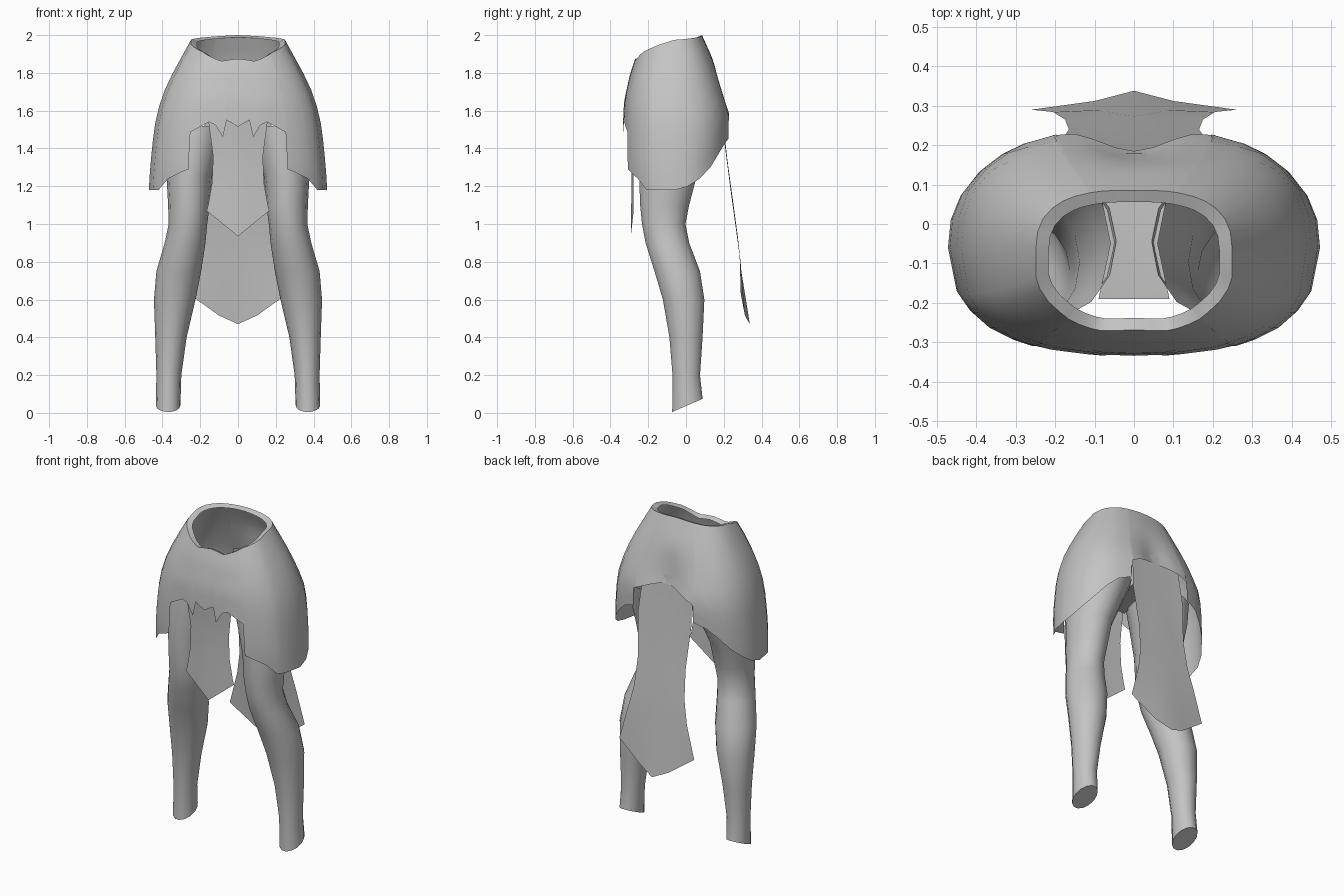
import bpy, bmesh, math

if "Cube" in bpy.data.objects:
    bpy.data.objects.remove(bpy.data.objects["Cube"])

grey = bpy.data.materials.new("cloth_grey")
grey.diffuse_color = (0.55, 0.55, 0.55, 1)
grey.use_nodes = True
grey.node_tree.nodes["Principled BSDF"].inputs["Base Color"].default_value = grey.diffuse_color


def lerp_table(table, v):
    """Linear look-up in a sorted list of (key, value)."""
    if v <= table[0][0]:
        return table[0][1]
    for (a, fa), (b, fb) in zip(table, table[1:]):
        if v <= b:
            return fa + (fb - fa) * (v - a) / (b - a)
    return table[-1][1]


def sheet(name, columns, closed=False, flip=False, cap=False, angle=40):
    """Skin a grid of points, column by column, and mirror it across x."""
    bm = bmesh.new()
    cols = [[bm.verts.new(p) for p in c] for c in columns]
    pairs = list(zip(cols, cols[1:])) + ([(cols[-1], cols[0])] if closed else [])
    for a, b in pairs:
        for i in range(len(a) - 1):
            quad = [a[i], b[i], b[i + 1], a[i + 1]]
            bm.faces.new(quad[::-1] if flip else quad)
    if cap:
        bm.faces.new([c[0] for c in cols][::-1])
    bmesh.ops.remove_doubles(bm, verts=bm.verts, dist=0.0002)
    mesh = bpy.data.meshes.new(name)
    bm.to_mesh(mesh)
    bm.free()
    mesh.materials.append(grey)
    ob = bpy.data.objects.new(name, mesh)
    bpy.context.collection.objects.link(ob)
    bpy.ops.object.select_all(action='DESELECT')
    ob.select_set(True)
    bpy.context.view_layer.objects.active = ob
    mod = ob.modifiers.new("mirror", 'MIRROR')
    mod.use_clip = True
    mod.merge_threshold = 0.0005
    bpy.ops.object.modifier_apply(modifier=mod.name)
    bpy.ops.object.shade_smooth_by_angle(angle=math.radians(angle))
    return ob


# Skirt: half width, front and back depth by height, then hem and waist lines
half_width = [(1.18, .472), (1.3, .465), (1.5, .445), (1.6, .425), (1.7, .392),
              (1.8, .345), (1.9, .29), (2.0, .235)]
front_y = [(1.18, -.31), (1.3, -.335), (1.5, -.335), (1.65, -.328), (1.8, -.295),
           (1.9, -.26), (2.0, -.20)]
back_y = [(1.18, .20), (1.3, .225), (1.42, .24), (1.58, .245), (1.7, .205),
          (1.8, .17), (1.9, .13), (2.0, .085)]
waist = [(0, 1.875), (.2, 1.862), (.65, 1.915), (1.57, 1.975), (3.15, 2.0)]
front_hem = [(0, 1.515), (.06, 1.55), (.08, 1.46), (.12, 1.525), (.155, 1.54),
             (.21, 1.51), (.262, 1.48), (.263, 1.29), (.31, 1.27), (.37, 1.24),
             (.42, 1.18), (.45, 1.18), (.472, 1.18)]
back_hem = [(.465, 1.20), (.44, 1.24), (.395, 1.30), (.34, 1.37), (.285, 1.42),
            (.206, 1.45), (.205, 1.56), (.15, 1.585), (.10, 1.605), (.05, 1.62), (0, 1.625)]
POWER, MID_Y = 2.6, -.06


def skirt_column(x, hem, back):
    s = min(1, x / lerp_table(half_width, hem)) ** (POWER / 2)
    theta = math.pi - math.asin(s) if back else math.asin(s)
    top = lerp_table(waist, theta)
    points = []
    for i in range(10):
        z = hem + (top - hem) * i / 9
        px = lerp_table(half_width, z) * s ** (2 / POWER)
        depth = lerp_table(back_y if back else front_y, z) - MID_Y
        py = MID_Y + depth * abs(math.cos(theta)) ** (2 / POWER)
        if back:  # hollow in the middle of the back
            py -= .045 * math.exp(-(px / .11) ** 2) * max(0, min(1, (1.85 - z) / .2))
        points.append((px, py, z))
    x1, y1, z1 = points[-1]
    points.append((x1 * .87, -.09 + (y1 + .09) * .83, z1 - .012))  # turned-in lip
    return points


skirt = sheet("skirt", [skirt_column(x, z, False) for x, z in front_hem] +
              [skirt_column(x, z, True) for x, z in back_hem])

# Legs: rings of (height, inner x, outer x, front y, back y)
rings = [(.04, .305, .435, -.075, .09), (.2, .30, .432, -.073, .076), (.4, .272, .438, -.09, .09),
         (.6, .225, .445, -.125, .10), (.75, .195, .432, -.17, .077), (.9, .172, .388, -.217, .02),
         (1.0, .163, .367, -.236, .0), (1.1, .15, .37, -.246, .02), (1.25, .138, .378, -.252, .06),
         (1.4, .09, .385, -.25, .12), (1.52, .045, .38, -.24, .15)]
SIDES = 14
leg_columns = []
for k in range(SIDES):
    a = 2 * math.pi * k / SIDES
    column = []
    for n, (z, x0, x1, y0, y1) in enumerate(rings):
        y = (y0 + y1) / 2 + (y1 - y0) / 2 * math.sin(a)
        z += (y - .008) * .43 if n == 0 else 0  # slanted ankle
        column.append(((x0 + x1) / 2 + (x1 - x0) / 2 * math.cos(a), y, z))
    leg_columns.append(column)
legs = sheet("legs", leg_columns, closed=True, cap=True)

# Crotch strip joining the legs
crotch = sheet("crotch", [[(0, y, 1.5) for y in (-.19, -.05, .1)],
                          [(.09, -.19, 1.5), (.06, -.05, 1.51), (.09, .1, 1.5)]])

# Front flap: rows of (height, half width, edge y, middle y, drop of the edge)
front_rows = [(.935, .166, -.277, -.292, .135), (1.1, .158, -.277, -.29, 0), (1.22, .137, -.278, -.288, 0),
              (1.36, .132, -.279, -.289, 0), (1.48, .148, -.285, -.295, 0), (1.6, .165, -.29, -.305, 0)]
front_flap = sheet("front_flap", [[(w * f, m + (e - m) * f, z + d * f) for z, w, e, m, d in front_rows]
                                  for f in (0, .5, 1)])

# Back flap, with a folded tip
back_columns = [
    [(0, .338, .47), (0, .288, .78), (0, .272, .95), (0, .245, 1.15), (0, .208, 1.42), (0, .178, 1.68)],
    [(.10, .312, .515), (.09, .289, .80), (.085, .268, .95), (.08, .24, 1.15), (.09, .205, 1.42), (.08, .178, 1.68)],
    [(.26, .29, .63), (.205, .284, .83), (.175, .265, .97), (.165, .24, 1.15), (.185, .21, 1.42), (.165, .185, 1.66)]]
back_flap = sheet("back_flap", back_columns, flip=True, angle=25)
